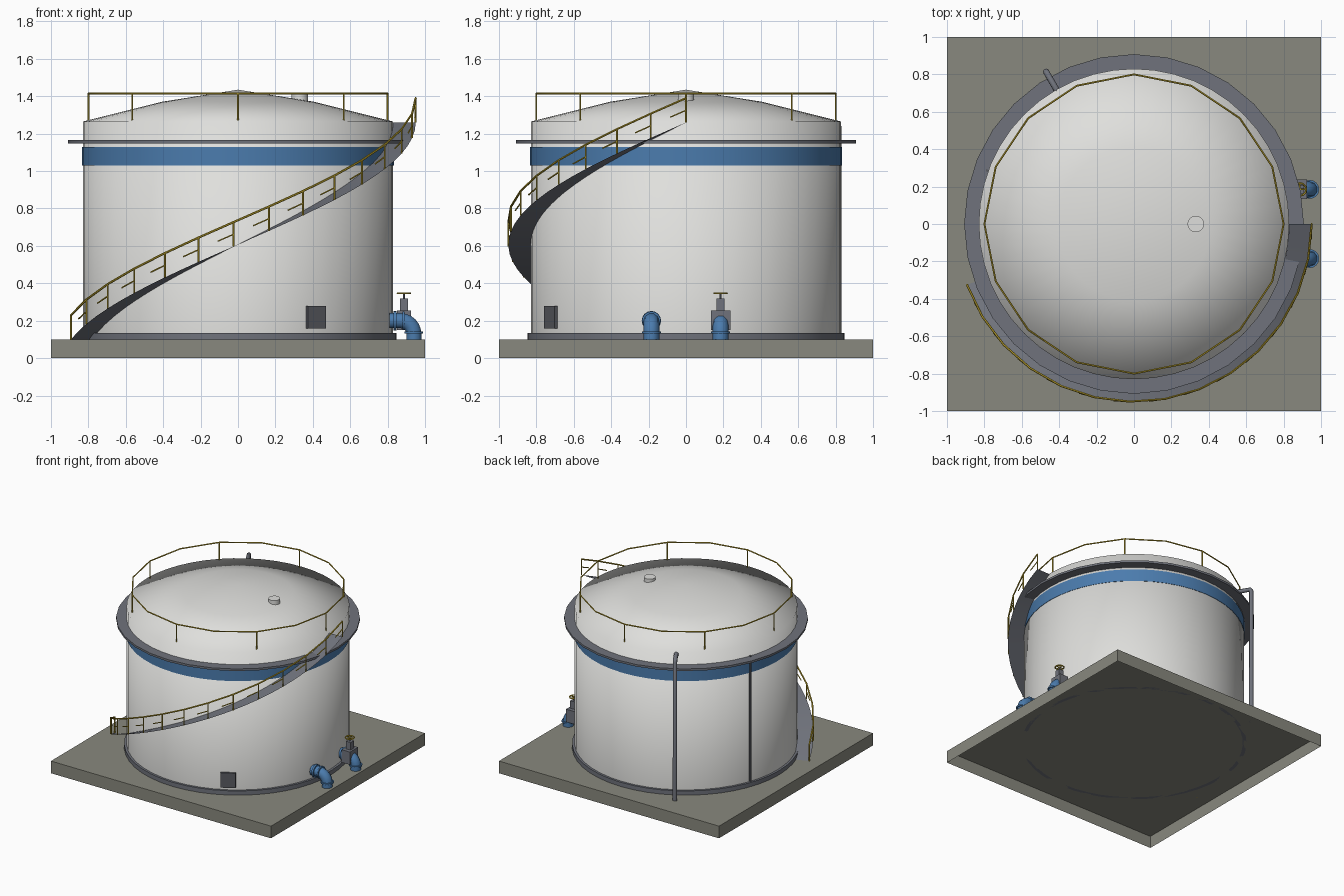
import bpy, bmesh, math
from mathutils import Matrix, Vector

if "Cube" in bpy.data.objects:
    bpy.data.objects.remove(bpy.data.objects["Cube"])


def material(name, rgb):
    m = bpy.data.materials.new(name)
    m.diffuse_color = (*rgb, 1)
    m.use_nodes = True
    m.node_tree.nodes["Principled BSDF"].inputs["Base Color"].default_value = m.diffuse_color
    return m


WHITE = material("tank_white", (0.74, 0.74, 0.72))
CONCRETE = material("concrete", (0.25, 0.25, 0.21))
STEEL = material("slate_steel", (0.16, 0.17, 0.20))
DARK = material("dark_steel", (0.10, 0.105, 0.12))
BLUE = material("pipe_blue", (0.07, 0.20, 0.42))
YELLOW = material("safety_yellow", (0.55, 0.40, 0.03))


def finish(name, bm, mat, smooth=None, recalc=True):
    if recalc:
        bmesh.ops.recalc_face_normals(bm, faces=bm.faces[:])
    me = bpy.data.meshes.new(name)
    bm.to_mesh(me)
    bm.free()
    me.materials.append(mat)
    ob = bpy.data.objects.new(name, me)
    bpy.context.collection.objects.link(ob)
    if smooth is not None:
        bpy.ops.object.select_all(action='DESELECT')
        bpy.context.view_layer.objects.active = ob
        ob.select_set(True)
        bpy.ops.object.shade_smooth_by_angle(angle=math.radians(smooth))
    return ob


def polar(r, deg, z=0.0):
    a = math.radians(deg)
    return Vector((r * math.cos(a), r * math.sin(a), z))


def lathe(name, profile, n, mat, smooth, closed=False):
    """Spin an (r, z) profile around the z axis."""
    bm = bmesh.new()
    rings = []
    for r, z in profile:
        if r == 0:
            rings.append([bm.verts.new((0, 0, z))] * n)
        else:
            rings.append([bm.verts.new(polar(r, 360 * i / n, z)) for i in range(n)])
    pairs = list(zip(rings, rings[1:] + rings[:1]))
    for a, b in pairs if closed else pairs[:-1]:
        for i in range(n):
            j = (i + 1) % n
            quad = dict.fromkeys((a[i], a[j], b[j], b[i]))
            bm.faces.new(list(quad))
    return finish(name, bm, mat, smooth)


def box(name, centre, size, mat, turn=0, open_bottom=False):
    bm = bmesh.new()
    bmesh.ops.create_cube(bm, size=1)
    if open_bottom:
        low = [f for f in bm.faces if f.normal.z < -0.5]
        bmesh.ops.delete(bm, geom=low, context='FACES_ONLY')
    bm.transform(Matrix.Translation(centre) @ Matrix.Rotation(math.radians(turn), 4, 'Z')
                 @ Matrix.Diagonal((*size, 1)))
    return finish(name, bm, mat, recalc=not open_bottom)


def cylinder(name, centre, r, h, mat, axis='Z', n=16):
    bm = bmesh.new()
    bmesh.ops.create_cone(bm, cap_ends=True, segments=n, radius1=r, radius2=r, depth=h)
    rot = Matrix.Rotation(math.pi / 2, 4, 'Y') if axis == 'X' else Matrix.Identity(4)
    bm.transform(Matrix.Translation(centre) @ rot)
    return finish(name, bm, mat, 40)


def tube(name, paths, r, mat, res=1, cyclic=False, smooth=50):
    """Round bar swept along each path."""
    cu = bpy.data.curves.new(name + "_path", 'CURVE')
    cu.dimensions = '3D'
    cu.bevel_depth, cu.bevel_resolution, cu.use_fill_caps = r, res, True
    for path in paths:
        sp = cu.splines.new('POLY')
        sp.points.add(len(path) - 1)
        for p, co in zip(sp.points, path):
            p.co = (*co, 1)
        sp.use_cyclic_u = cyclic
    tmp = bpy.data.objects.new(name + "_path", cu)
    bm = bmesh.new()
    me = bpy.data.meshes.new_from_object(tmp)
    bm.from_mesh(me)
    bpy.data.objects.remove(tmp)
    bpy.data.curves.remove(cu)
    bpy.data.meshes.remove(me)
    return finish(name, bm, mat, smooth)


# Foundation slab, hollow underneath
box("foundation_slab", (0, 0, 0.05), (2, 2, 0.1), CONCRETE, open_bottom=True)

# Shell and domed roof as one softly shaded skin
R = 0.83
lathe("tank_shell", [(R, 0.1), (R, 1.265), (0.41, 1.37), (0, 1.435)], 48, WHITE, 89)
lathe("foot_ring", [(R - 0.01, 0.1), (0.848, 0.1), (0.848, 0.135), (R - 0.01, 0.135)],
      48, STEEL, 40, closed=True)
lathe("blue_band", [(R - 0.002, 1.03), (R + 0.003, 1.03), (R + 0.003, 1.13), (R - 0.002, 1.13)],
      48, BLUE, 40, closed=True)
lathe("wind_girder", [(R - 0.005, 1.148), (0.908, 1.148), (0.908, 1.165), (R - 0.005, 1.165)],
      32, STEEL, 40, closed=True)
cylinder("roof_vent", (0.33, 0, 1.387), 0.044, 0.05, WHITE)

# Roof railing
tube("roof_rail", [[polar(0.8, 22.5 * i, 1.415) for i in range(16)]], 0.005, YELLOW, cyclic=True)
tube("roof_posts", [[polar(0.8, 45 * i, 1.265), polar(0.8, 45 * i, 1.415)] for i in range(8)],
     0.005, YELLOW)


# Spiral stair sheet
def climb(t, r, lift=0.0):
    return polar(r, 200 + 160 * t, 0.1 + 1.16 * t + lift)


bm = bmesh.new()
STEPS = 28
edges = [(bm.verts.new(climb(i / STEPS, R)), bm.verts.new(climb(i / STEPS, 0.95)))
         for i in range(STEPS + 1)]
for (a, b), (c, d) in zip(edges, edges[1:]):
    bm.faces.new((a, b, d, c))
finish("spiral_stair", bm, STEEL, 40, recalc=False)

# Stair railing: handrail, posts and short mid bars
POSTS = 14
tube("stair_handrail", [[climb(i / POSTS, 0.95, 0.13) for i in range(POSTS + 1)]], 0.006, YELLOW)
tube("stair_posts", [[climb(i / POSTS, 0.95), climb(i / POSTS, 0.95, 0.13)]
                     for i in range(POSTS + 1)], 0.005, YELLOW)
tube("stair_mid_bars", [[climb((i - 0.45) / POSTS, 0.95, 0.065), climb(i / POSTS, 0.95, 0.065)]
                        for i in range(1, POSTS + 1)], 0.004, YELLOW)

# Access hatch low on the front right
box("access_hatch", polar(0.835, -60, 0.218), (0.02, 0.112, 0.122), DARK, turn=-60)

# Riser pipe and level gauge at the back
tube("riser_pipe", [[polar(0.94, 120, 0.1), polar(0.94, 120, 1.235), polar(0.93, 120, 1.25),
                     polar(0.82, 120, 1.25)]], 0.017, STEEL, res=2)
box("level_gauge", polar(0.835, 160, 0.655), (0.014, 0.012, 1.03), DARK, turn=160)

# Inlet and outlet elbows with flanges
for name, y in (("outlet", -0.185), ("inlet", 0.185)):
    bend = [(0.87 + 0.07 * math.sin(a), y, 0.13 + 0.07 * math.cos(a))
            for a in (math.pi / 2 * i / 6 for i in range(7))]
    tube(name + "_elbow", [[(0.81, y, 0.2)] + bend + [(0.94, y, 0.1)]], 0.042, BLUE, res=3)
    cylinder(name + "_wall_flange", (0.84, y, 0.2), 0.052, 0.016, BLUE, 'X')
    cylinder(name + "_pipe_flange", (0.885, y, 0.2), 0.05, 0.012, BLUE, 'X')
    cylinder(name + "_foot_flange", (0.94, y, 0.137), 0.05, 0.012, BLUE)

# Gate valve on the inlet
VX, VY = 0.887, 0.185
box("valve_body", (VX, VY, 0.203), (0.075, 0.105, 0.105), STEEL)
box("valve_bonnet", (VX, VY, 0.285), (0.042, 0.042, 0.065), STEEL)
cylinder("valve_stem", (VX, VY, 0.332), 0.006, 0.034, STEEL, n=8)
wheel = [Vector((VX, VY, 0.346)) + polar(0.034, 30 * i) for i in range(12)]
tube("handwheel_rim", [wheel], 0.005, YELLOW, cyclic=True)
tube("handwheel_spokes", [[wheel[0], wheel[6]], [wheel[3], wheel[9]]], 0.004, YELLOW)
